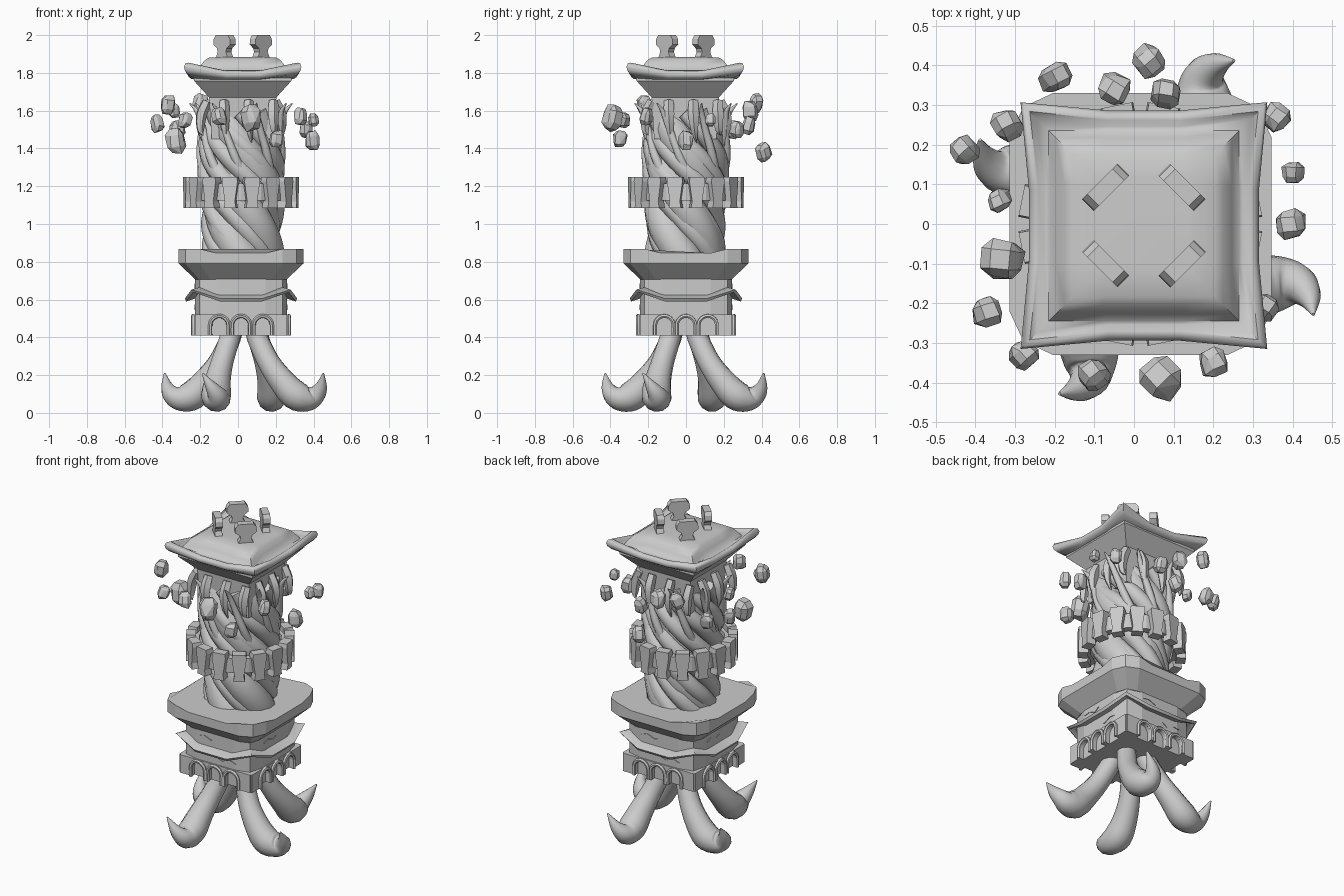
import bpy, bmesh, random
from math import sin, cos, pi
from mathutils import Vector, Matrix

random.seed(4)
if "Cube" in bpy.data.objects:
    bpy.data.objects.remove(bpy.data.objects["Cube"])

CENTRE = Vector((0.016, 0.0, 0.0))
stone = bpy.data.materials.new("stone grey")
stone.use_nodes = True
GREY = (0.6, 0.6, 0.6, 1)
stone.diffuse_color = GREY
stone.node_tree.nodes["Principled BSDF"].inputs["Base Color"].default_value = GREY


def finish(name, bm, smooth=None):
    bmesh.ops.recalc_face_normals(bm, faces=bm.faces)
    mesh = bpy.data.meshes.new(name)
    bm.to_mesh(mesh)
    bm.free()
    mesh.materials.append(stone)
    ob = bpy.data.objects.new(name, mesh)
    bpy.context.collection.objects.link(ob)
    if smooth:
        bpy.ops.object.select_all(action='DESELECT')
        ob.select_set(True)
        bpy.context.view_layer.objects.active = ob
        bpy.ops.object.shade_smooth_by_angle(angle=smooth)
    return ob


def loft(name, rings, closed=False, smooth=None):
    """Skin a list of equal point loops; cap the ends or join them."""
    bm = bmesh.new()
    loops = [[bm.verts.new(p) for p in ring] for ring in rings]
    pairs = list(zip(loops, loops[1:]))
    if closed:
        pairs.append((loops[-1], loops[0]))
    else:
        bm.faces.new(loops[0])
        bm.faces.new(loops[-1])
    n = len(loops[0])
    for a, b in pairs:
        for i in range(n):
            j = (i + 1) % n
            bm.faces.new((a[i], a[j], b[j], b[i]))
    return finish(name, bm, smooth)


def outline(half, mid, corner, z, lift=0.0, end=None, centre=CENTRE):
    """Square-like loop: straight middles, optional raised ends, corner points."""
    side = [(-mid, -half, z), (mid, -half, z), (corner, -corner, z + lift)]
    if end:
        side.insert(0, (-end, -half, z + lift))
        side.insert(3, (end, -half, z + lift))
    return [centre + Matrix.Rotation(k * pi / 2, 3, 'Z') @ Vector(p)
            for k in range(4) for p in side]


def prism(name, profile, near, far, angle, centre=CENTRE):
    """Extrude a (sideways, height) profile outwards and turn it to a side."""
    bm = bmesh.new()
    rot = Matrix.Rotation(angle, 3, 'Z')
    front, back = ([bm.verts.new(centre + rot @ Vector((u, -d, z))) for u, z in profile]
                   for d in (far, near))
    bm.faces.new(front)
    bm.faces.new(back)
    for i in range(len(profile)):
        j = (i + 1) % len(profile)
        bm.faces.new((front[i], front[j], back[j], back[i]))
    return finish(name, bm)


def tube(name, path, angle=0.0, sides=10, steps=4, smooth=1.0, centre=CENTRE):
    """Tapered tube through (x, y, z, radius) points."""
    p = [Vector(q) for q in path]
    p = [p[0] * 2 - p[1]] + p + [p[-1] * 2 - p[-2]]
    line = []
    for i in range(1, len(p) - 2):
        a, b, c, d = p[i - 1:i + 3]
        for s in range(steps):
            t = s / steps
            line.append(0.5 * (2 * b + (c - a) * t + (2 * a - 5 * b + 4 * c - d) * t * t
                               + (3 * b - a - 3 * c + d) * t ** 3))
    line.append(p[-2])
    rot = Matrix.Rotation(angle, 3, 'Z')
    pts = [centre + rot @ q.to_3d() for q in line]
    side, rings = Vector((0.3, 0.9, 0.2)), []
    for i, q in enumerate(pts):
        t = (pts[min(i + 1, len(pts) - 1)] - pts[max(i - 1, 0)]).normalized()
        side = (side - t * side.dot(t)).normalized()
        up = t.cross(side)
        r = max(line[i].w, 0.003)
        rings.append([q + r * (cos(2 * pi * k / sides) * side + sin(2 * pi * k / sides) * up)
                      for k in range(sides)])
    return loft(name, rings, smooth=smooth)


def mirrored(half):
    return half + [(-u, z) for u, z in reversed(half)]


# Four twisted strands that run down the column and end as curled legs
LEG_CENTRE = Vector((0.032, -0.008, 0))
strand = []
for i in range(10):
    z = 1.6 - 0.1 * i
    a = -1.4 - 5.5 * (z - 0.5)
    strand.append((0.12 * cos(a), 0.12 * sin(a), z, 0.095 if z > 0.75 else 0.07))
strand += [(0.04, -0.06, 0.5, 0.055), (0.07, -0.075, 0.4, 0.056), (0.13, -0.115, 0.27, 0.06),
           (0.2, -0.14, 0.17, 0.07), (0.27, -0.148, 0.095, 0.08),
           (0.335, -0.142, 0.078, 0.07), (0.38, -0.145, 0.095, 0.052),
           (0.408, -0.175, 0.14, 0.032), (0.42, -0.22, 0.21, 0.004)]
for k in range(4):
    tube("twisted_leg", strand, k * pi / 2, sides=12, centre=LEG_CENTRE)

# Arcaded base block
loft("base_core", [outline(0.225, 0.1, 0.225, z) for z in (0.41, 0.522)])
arcade = [(0.242, 0.522), (-0.242, 0.522), (-0.242, 0.41)]
for u in (-0.115, 0, 0.115):
    arcade += [(u - 0.042, 0.41)]
    arcade += [(u - 0.042 * cos(i * pi / 8), 0.465 + 0.042 * sin(i * pi / 8)) for i in range(9)]
    arcade += [(u + 0.042, 0.41)]
arcade += [(0.242, 0.41)]
for k in range(4):
    prism("arcade_wall", arcade, 0.22, 0.25, k * pi / 2)
    for u in (-0.115, 0, 0.115):
        hood = [(u - 0.048, -0.254, 0.41, 0.011)]
        hood += [(u - 0.048 * cos(i * pi / 6), -0.254, 0.465 + 0.048 * sin(i * pi / 6), 0.011)
                 for i in range(7)]
        hood += [(u + 0.048, -0.254, 0.41, 0.011)]
        tube("arch_hood", hood, k * pi / 2, sides=6, steps=2)

# Cracked lower wall with a wavy trim
loft("lower_wall", [outline(0.243, 0.13, 0.22, z) for z in (0.52, 0.73)])
crack = [(-0.12, 0.67), (-0.08, 0.685), (-0.03, 0.665), (0.0, 0.675),
         (-0.03, 0.655), (-0.08, 0.675)]
for k in range(4):
    prism("wall_crack", crack, 0.241, 0.247, k * pi / 2)
    prism("wall_crack", [(0.02 - u, z - 0.11) for u, z in crack], 0.241, 0.247, k * pi / 2)
loft("wavy_trim", [outline(0.235, 0.11, 0.215, 0.608, 0.04),
                   outline(0.29, 0.11, 0.252, 0.59, 0.048),
                   outline(0.298, 0.11, 0.262, 0.605, 0.048),
                   outline(0.235, 0.11, 0.215, 0.626, 0.04)], smooth=0.6)

# Wide slab that flares out of the wall
loft("wide_slab", [outline(0.24, 0.12, 0.22, 0.705, end=0.16),
                   outline(0.33, 0.13, 0.295, 0.79, end=0.22),
                   outline(0.33, 0.13, 0.295, 0.846, 0.022, end=0.22)])

# Round toothed collar around the column
loft("collar_band", [[CENTRE + Vector((r * cos(i * pi / 8), r * sin(i * pi / 8), z))
                      for i in range(16)]
                     for r, z in ((0.277, 1.125), (0.277, 1.215), (0.235, 1.215), (0.235, 1.125))],
     closed=True)
tooth = mirrored([(0.033, 1.085), (0.027, 1.12), (0.042, 1.225), (0.038, 1.25)])
for k in range(16):
    prism("collar_tooth", tooth, 0.25, 0.305, (k + 0.5) * pi / 8)

# Thin strands wrapped around the whole column
for k in range(8):
    wrap = []
    for i in range(10):
        z = 0.82 + 0.085 * i
        a = -5.5 * z
        r = 0.16 if z < 1.1 else 0.18
        wrap.append((r * cos(a), r * sin(a), z, min(0.052, 0.19 - 0.1 * z)))
    tube("wrapping_strand", wrap, k * pi / 4, sides=8, steps=3)

# Hanging claws and outward tendrils
for k in range(4):
    for u, drop in ((-0.09, 0), (0.04, 0.02), (0.17, 0.06)):
        tube("hanging_claw", [(u, -0.18, 1.65, 0.026), (u, -0.21, 1.58, 0.03),
                              (u + 0.005, -0.215, 1.5, 0.02),
                              (u + 0.015, -0.2, 1.41 + drop, 0.003)],
             k * pi / 2, sides=5, smooth=0.5)
    for turn in (0.3, 0.75):
        tube("curling_tendril", [(0.16, 0.1, 1.22, 0.026), (0.21, 0.05, 1.36, 0.024),
                                 (0.225, 0.0, 1.5, 0.019), (0.243, -0.03, 1.59, 0.014),
                                 (0.28, -0.05, 1.64, 0.003)],
             (k + turn) * pi / 2, sides=8)

# Neck block and curved roof
ROOF_CENTRE = Vector((0.025, -0.004, 0))


def square(half, z):
    return outline(half, 0.1, half, z, centre=ROOF_CENTRE)


def eave(half, corner, z, lift):
    return outline(half, 0.09, corner, z, lift, centre=ROOF_CENTRE)


loft("neck_block", [square(0.165, 1.45), square(0.178, 1.67),
                    square(0.257, 1.757), square(0.257, 1.785)])
loft("curved_roof", [square(0.245, 1.765), eave(0.27, 0.29, 1.767, 0.025),
                     eave(0.285, 0.306, 1.778, 0.034), eave(0.29, 0.311, 1.792, 0.04),
                     eave(0.283, 0.304, 1.806, 0.044), eave(0.266, 0.288, 1.812, 0.042),
                     eave(0.25, 0.27, 1.803, 0.024), square(0.24, 1.812),
                     square(0.222, 1.84), square(0.2, 1.868), square(0.18, 1.88),
                     square(0.12, 1.885)], smooth=0.9)

# Four flared posts on the roof
post = mirrored([(0.05, 1.87), (0.03, 1.91), (0.036, 1.93), (0.063, 1.95),
                 (0.06, 1.98), (0.045, 2.0)])
for k in range(4):
    prism("roof_post", post, 0.115, 0.157, (k + 0.5) * pi / 2, ROOF_CENTRE)

# Floating rocks: x, y, z, radius
ROCKS = [(-0.43, 0.185, 1.53, 0.041), (-0.37, -0.22, 1.63, 0.046), (-0.33, -0.09, 1.44, 0.062),
         (-0.28, -0.33, 1.55, 0.04), (-0.10, -0.38, 1.57, 0.045), (0.07, -0.39, 1.56, 0.06),
         (0.20, -0.35, 1.45, 0.042), (0.33, -0.21, 1.57, 0.04), (0.395, 0.0, 1.44, 0.046),
         (0.40, 0.13, 1.55, 0.032), (0.36, 0.27, 1.5, 0.042), (0.08, 0.33, 1.52, 0.042),
         (-0.05, 0.34, 1.6, 0.048), (0.04, 0.41, 1.38, 0.045), (-0.20, 0.37, 1.64, 0.044),
         (-0.32, 0.25, 1.5, 0.043), (-0.34, 0.06, 1.6, 0.034)]
for x, y, z, r in ROCKS:
    bm = bmesh.new()
    bmesh.ops.create_cube(bm, size=1.5)
    bmesh.ops.bevel(bm, geom=bm.edges[:], offset=0.38, segments=1, affect='EDGES')
    spin = Matrix.Rotation(random.uniform(0, pi), 3, 'Z') @ Matrix.Rotation(
        random.uniform(-0.4, 0.4), 3, 'X')
    for v in bm.verts:
        p = v.co * random.uniform(0.9, 1.15)
        v.co = Vector((x, y, z)) + r * (spin @ Vector((p.x, p.y, p.z * 1.35)))
    bmesh.ops.convex_hull(bm, input=bm.verts)
    finish("floating_rock", bm, smooth=0.3)
